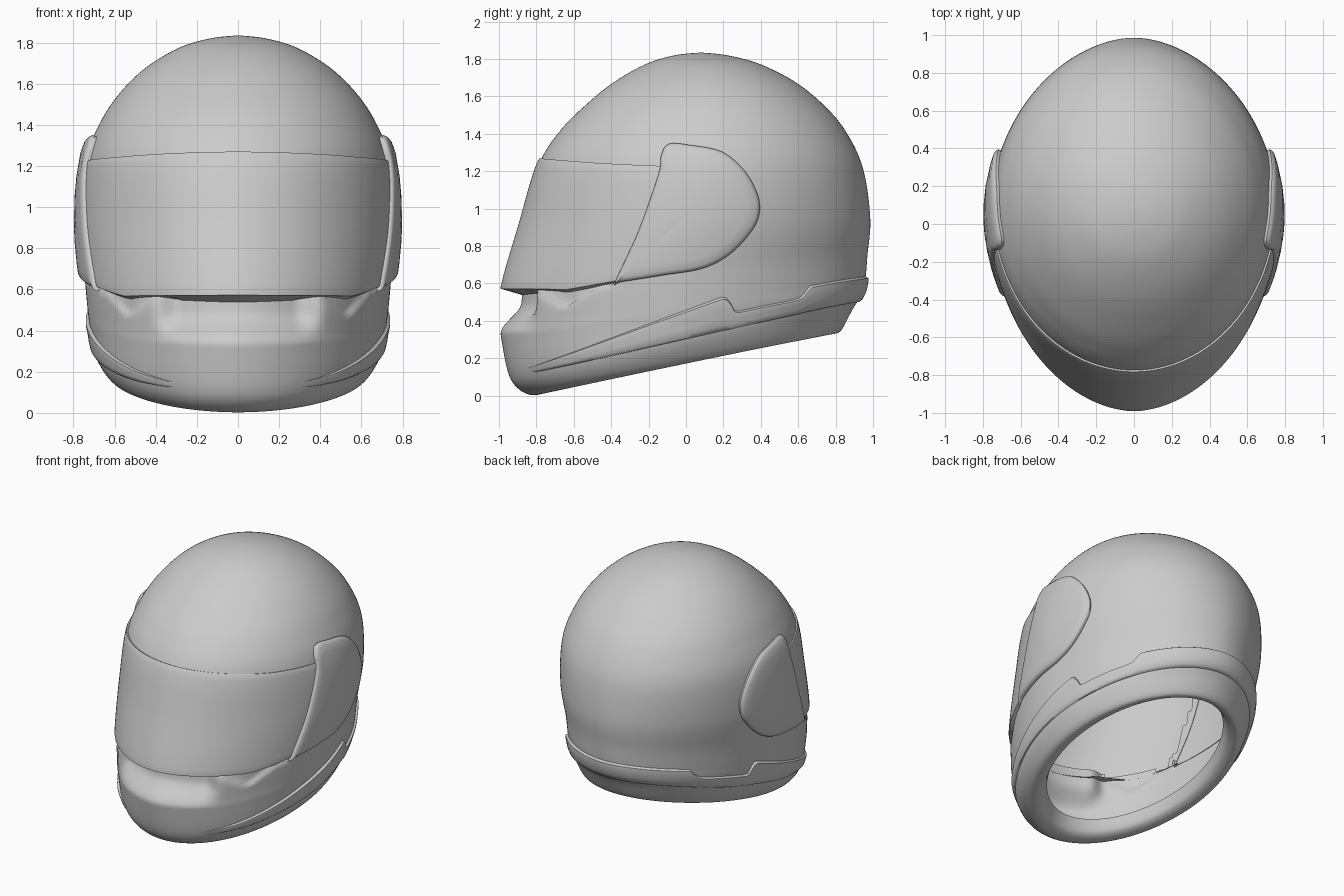
import bpy, bmesh, math
from mathutils import Vector
from mathutils.bvhtree import BVHTree

if "Cube" in bpy.data.objects:
    bpy.data.objects.remove(bpy.data.objects["Cube"])

# ---------- helpers ----------
def clamp(t):
    return max(0.0, min(1.0, t))

def smooth(t):
    t = clamp(t)
    return t * t * (3 - 2 * t)

def line(pts, x):
    """Piecewise linear curve through (x, value) points."""
    for (x0, v0), (x1, v1) in zip(pts, pts[1:]):
        if x <= x1:
            return v0 + (v1 - v0) * clamp((x - x0) / (x1 - x0))
    return pts[-1][1]

def spline(pts, n, closed=False):
    """Catmull-Rom resampling of a list of tuples."""
    m, out = len(pts), []
    get = (lambda i: pts[i % m]) if closed else (lambda i: pts[max(0, min(m - 1, i))])
    for i in range(m if closed else m - 1):
        quad = [get(i + k) for k in (-1, 0, 1, 2)]
        for j in range(n):
            t = j / n
            out.append(tuple(0.5 * (2 * b + (c - a) * t + (2 * a - 5 * b + 4 * c - d) * t * t
                                    + (3 * b - a - 3 * c + d) * t ** 3) for a, b, c, d in zip(*quad)))
    return out if closed else out + [pts[-1]]

def grid(rows, closed):
    """Quad mesh through equally long rows of points."""
    bm = bmesh.new()
    vs = [[bm.verts.new(p) for p in row] for row in rows]
    n = len(rows[0])
    for r0, r1 in zip(vs, vs[1:]):
        for i in range(n if closed else n - 1):
            j = (i + 1) % n
            bm.faces.new((r0[i], r0[j], r1[j], r1[i]))
    bmesh.ops.remove_doubles(bm, verts=bm.verts, dist=1e-5)
    bmesh.ops.recalc_face_normals(bm, faces=bm.faces)
    return bm

def finish(bm, name, angle=40):
    me = bpy.data.meshes.new(name)
    bm.to_mesh(me)
    bm.free()
    ob = bpy.data.objects.new(name, me)
    bpy.context.collection.objects.link(ob)
    bpy.ops.object.select_all(action='DESELECT')
    bpy.context.view_layer.objects.active = ob
    ob.select_set(True)
    bpy.ops.object.shade_smooth_by_angle(angle=math.radians(angle))
    return ob

# ---------- shell: tilted rings (front y, front z, back y, back z, half width, roundness) ----------
RINGS = [
    (-.70, .12, .72, .42, .50, 1.95), (-.74, .03, .75, .36, .53, 1.95),
    (-.82, .003, .79, .335, .59, 1.95), (-.90, .04, .83, .35, .64, 1.95),
    (-.95, .12, .89, .46, .695, 1.9), (-.985, .29, .945, .55, .72, 1.87),
    (-.99, .36, .96, .63, .73, 1.85), (-.98, .57, .97, .75, .745, 1.85),
    (-.881, .92, .985, .95, .765, 1.88), (-.785, 1.24, .945, 1.22, .74, 1.97),
    (-.67, 1.42, .85, 1.42, .665, 2), (-.53, 1.56, .73, 1.56, .57, 2),
    (-.38, 1.68, .58, 1.68, .445, 2), (-.21, 1.775, .39, 1.775, .285, 2),
    (-.06, 1.82, .22, 1.82, .135, 2), (.08, 1.835, .08, 1.835, 0, 2)]
SEG = 192

def ring(r):
    yf, zf, yb, zb, w, p = r
    out = []
    for i in range(SEG):
        a = 2 * math.pi * i / SEG
        c, s = math.cos(a), math.sin(a)
        k = math.copysign(abs(c) ** (2 / p), c)
        x = w * math.copysign(abs(s) ** (2 / p), s)
        out.append((x, (yf + yb) / 2 - (yb - yf) / 2 * k, zf + (zb - zf) * (1 - k) / 2))
    return out

shell = grid([ring(r) for r in spline(RINGS, 10)], True)
tree = BVHTree.FromBMesh(shell)

def hit(origin, direction, offset):
    """Point on the shell seen along a ray, lifted off by offset."""
    d = Vector(direction).normalized()
    p, n, _, _ = tree.ray_cast(Vector(origin), d)
    if n.dot(d) > 0:
        n = -n
    return p + n * offset

def around(a, z, offset):
    d = Vector((.76 * math.sin(a), -.97 * math.cos(a), 0))
    return hit(d * 3 + Vector((0, 0, z)), -d, offset)

# chin scoop, notches under the visor, and the eye opening
for v in shell.verts:
    x, y, z = abs(v.co.x), v.co.y, v.co.z
    if y < -.4 and .3 < z < .75:
        scoop = .11 * smooth((.43 - x) / .16) * smooth((z - .335) / .16)
        notch = line([(.40, .56), (.53, .46), (.64, .58)], x)
        fold = .028 * smooth((z - notch) / .025) if x > .3 else 0
        v.co.y += max(scoop, fold)
        v.co.x *= 1 - .3 * (fold if scoop < fold else 0)
port = [f for f in shell.faces
        if .60 < (c := f.calc_center_median()).z < 1.21 and c.y < -.42 + (c.z - .60) * .4]
bmesh.ops.delete(shell, geom=port, context='FACES')
finish(shell, "helmet_shell", 50)

# ---------- visor: wraps the front between two curved edges ----------
VROWS = [(0, -.006), (0, .010), (.015, .013)] + [(k / 16, .013) for k in range(1, 16)] + \
        [(.985, .013), (1, .011), (1.02, None)]
rows = []
for v, off in VROWS:
    reach = math.acos(line([(0, .11), (1, .36)], v) / .97)
    row = []
    for i in range(97):
        a = reach * (i / 48 - 1)
        y = -.97 * math.cos(a)
        top = line([(-.97, 1.265), (-.5, 1.24), (-.1, 1.225)], y)
        low = line([(-.97, .57), (-.65, .568), (-.35, .62)], y)
        # the last row turns inward as a lip over the chin scoop
        o = -.02 - .09 * clamp((-y - .68) / .15) if off is None else off
        row.append(around(a, top + (low - top) * v, o))
    rows.append(row)
finish(grid(rows, False), "visor", 35)

# ---------- lower trim: raised band with stepped upper edge ----------
UPPER = [(-.95, .125), (-.85, .16), (.20, .53), (.235, .525), (.28, .45), (.62, .515),
         (.66, .53), (.70, .59), (1, .645)]
rows = []
for v, off in [(0, -.004), (.05, .008), (.18, .015), (.4, .016), (.6, .016), (.8, .018), (.93, .016), (1, -.004)]:
    row = []
    for i in range(240):
        a = 2 * math.pi * i / 240
        y = -.97 * math.cos(a)
        low = .30 + .205 * y
        up = max(line(UPPER, y), low + .015)
        fade = smooth((y + .95) / .25)
        row.append(around(a, low + (up - low) * v, -.004 + (off + .004) * fade))
    rows.append(row)
finish(grid(rows, True), "lower_trim", 40)

# ---------- side pods covering the visor hinges ----------
OUTLINE = [(-.37, .615), (-.25, .88), (-.145, 1.18), (-.13, 1.28), (-.09, 1.34), (.02, 1.335), (.19, 1.30),
           (.31, 1.2), (.38, 1.07), (.385, .96), (.33, .86), (.22, .75), (.08, .68), (-.12, .645), (-.34, .61)]
cy, cz = .02, .98
edge = spline(OUTLINE, 6, True)
rows = [[hit((3, cy + (y - cy) * s, cz + (z - cz) * s), (-1, 0, 0), o) for y, z in edge]
        for s, o in [(1, -.004), (1, .014), (.975, .025), (.93, .031), (.8, .033), (.5, .033), (.25, .033), (0, .033)]]
pod = finish(grid(rows, True), "side_pod", 40)
pod.modifiers.new("mirror", 'MIRROR').use_axis[0] = True
